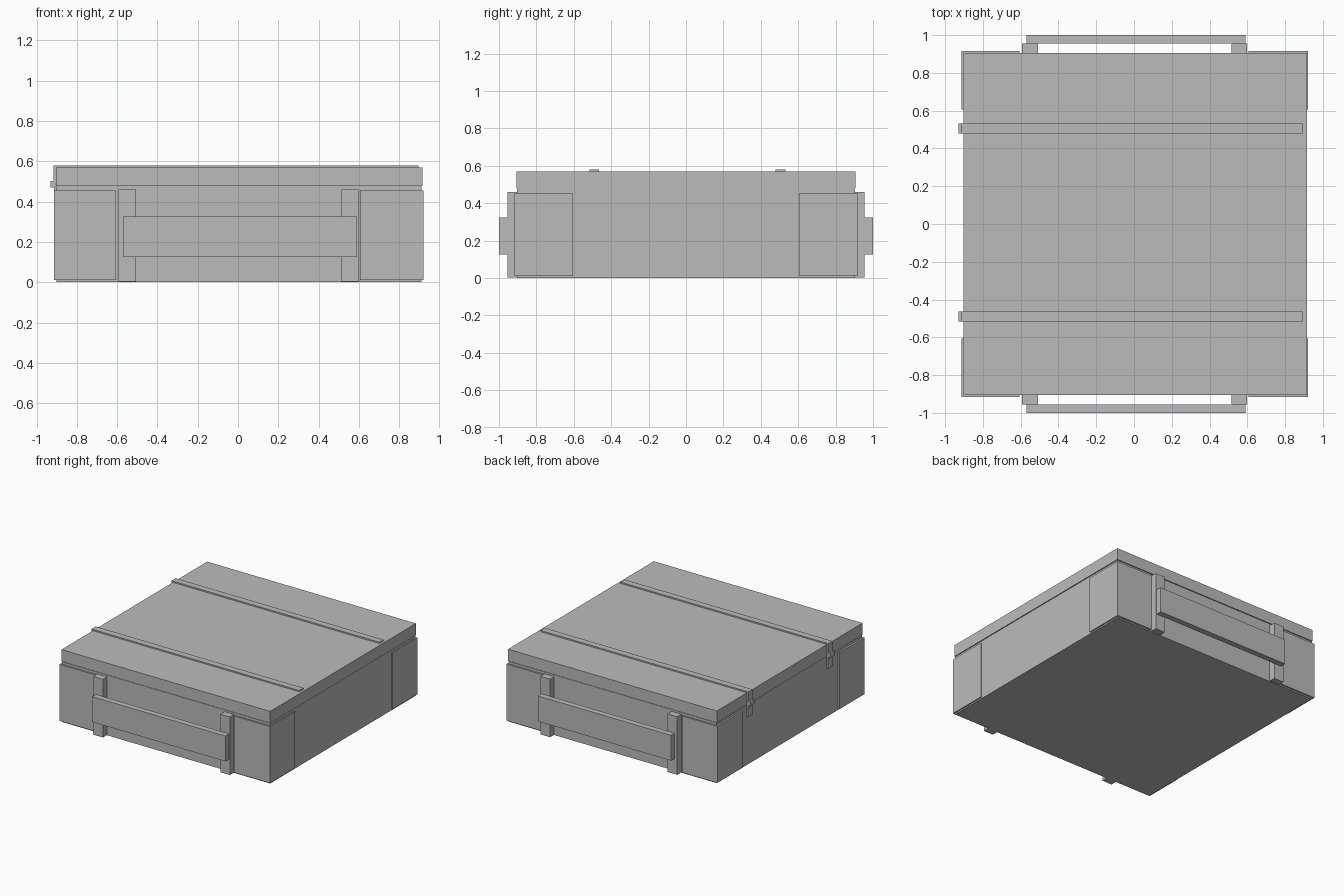
import bpy
import bmesh
from mathutils import Vector

default = bpy.data.objects.get("Cube")
if default:
    bpy.data.objects.remove(default, do_unlink=True)

grey = bpy.data.materials.new("plain_grey")
grey.use_nodes = True
grey.diffuse_color = (0.5, 0.5, 0.5, 1)
grey.node_tree.nodes["Principled BSDF"].inputs["Base Color"].default_value = (0.5, 0.5, 0.5, 1)


def box(name, xs, ys, zs):
    """Add a flat-shaded box spanning three (low, high) ranges."""
    bm = bmesh.new()
    bmesh.ops.create_cube(bm, size=1)
    for v in bm.verts:
        v.co = Vector([(a + b) / 2 + c * (b - a) for c, (a, b) in zip(v.co, (xs, ys, zs))])
    mesh = bpy.data.meshes.new(name)
    bm.to_mesh(mesh)
    bm.free()
    mesh.materials.append(grey)
    obj = bpy.data.objects.new(name, mesh)
    bpy.context.collection.objects.link(obj)
    return obj


def span(side, inner, outer):
    """Range between two distances on the given side of an axis."""
    return tuple(sorted((side * inner, side * outer)))


# Crate body and lid
box("crate_body", (-0.9, 0.912), (-0.903, 0.903), (0, 0.474))
box("crate_lid", (-0.903, 0.915), (-0.906, 0.906), (0.478, 0.57))
box("lid_seam", (-0.895, 0.907), (-0.898, 0.898), (0.47, 0.48))

# Corner plates wrapping each vertical edge
for y_side, end in ((-1, "front"), (1, "back")):
    for x_side, flank in ((-1, "right"), (1, "left")):
        edge = 0.914 if x_side < 0 else 0.921
        box(f"{end}_{flank}_corner_plate_end", span(x_side, 0.605, edge),
            span(y_side, 0.88, 0.916), (0.01, 0.455))
        box(f"{end}_{flank}_corner_plate_flank", span(x_side, 0.88, edge),
            span(y_side, 0.605, 0.916), (0.01, 0.455))

# Carrying handles on upright cleats
for side, end in ((-1, "front"), (1, "back")):
    box(f"{end}_handle_bar", (-0.57, 0.59), span(side, 0.955, 1), (0.125, 0.325))
    for flank, xs in (("right", (-0.592, -0.507)), ("left", (0.515, 0.598))):
        box(f"{end}_{flank}_cleat", xs, span(side, 0.9, 0.955), (0.003, 0.46))

# Lid straps, each folding over the edge into a latch
for y, end in ((-0.49, "front"), (0.505, "back")):
    ys = (y - 0.026, y + 0.026)
    box(f"{end}_strap", (-0.915, 0.895), ys, (0.565, 0.58))
    box(f"{end}_strap_drop", (-0.915, -0.895), ys, (0.49, 0.58))
    box(f"{end}_latch_plate", (-0.913, -0.895), ys, (0.38, 0.475))
    box(f"{end}_latch_catch", (-0.93, -0.905), ys, (0.47, 0.503))
